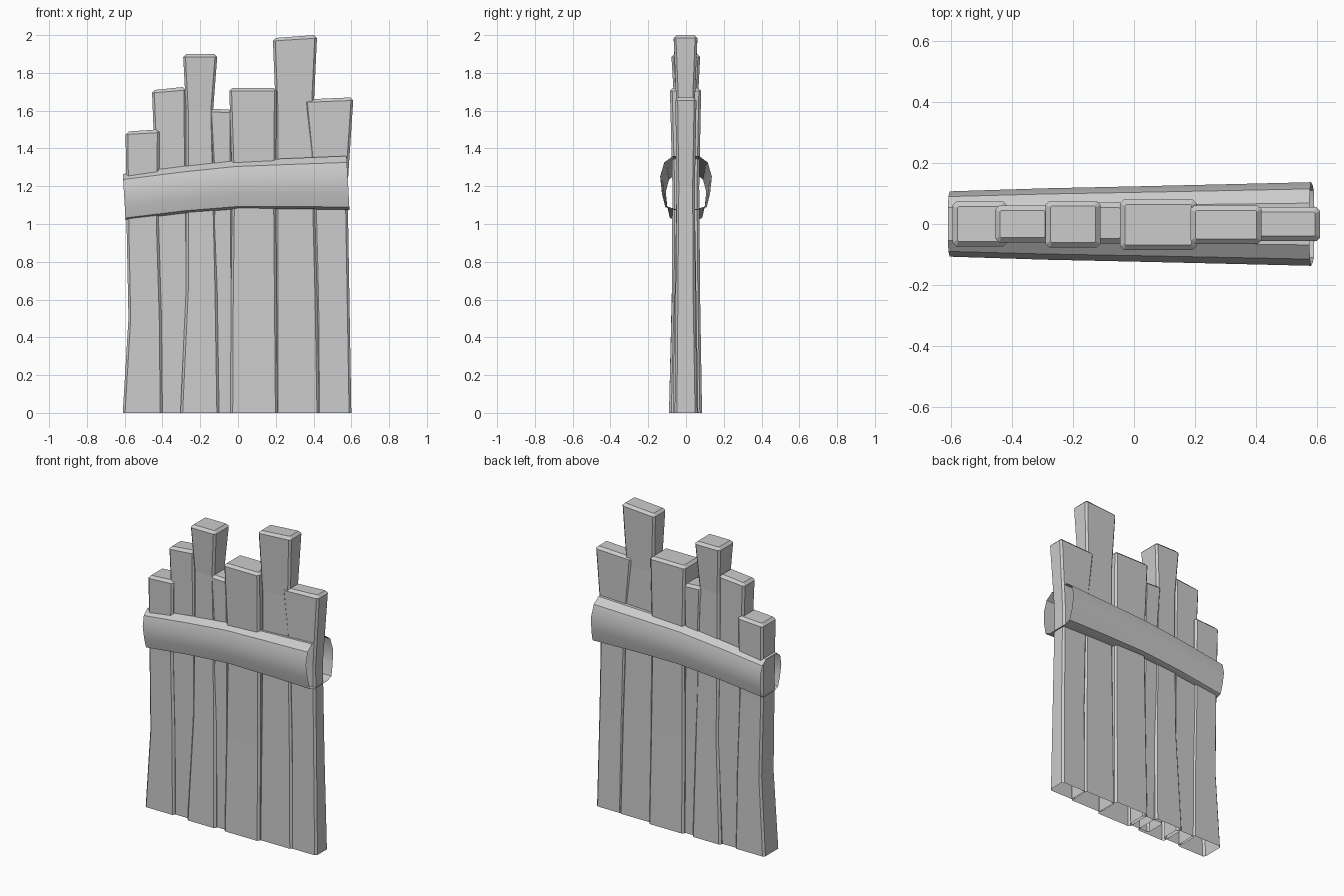
import bpy, bmesh

if "Cube" in bpy.data.objects:
    bpy.data.objects.remove(bpy.data.objects["Cube"])


def make_object(name, bm):
    bmesh.ops.recalc_face_normals(bm, faces=bm.faces)
    mesh = bpy.data.meshes.new(name)
    bm.to_mesh(mesh)
    bm.free()
    obj = bpy.data.objects.new(name, mesh)
    bpy.context.collection.objects.link(obj)
    return obj


def loft(bm, rings):
    rings = [[bm.verts.new(p) for p in ring] for ring in rings]
    for a, b in zip(rings, rings[1:]):
        for i in range(len(a)):
            j = (i + 1) % len(a)
            bm.faces.new((a[i], a[j], b[j], b[i]))
    return rings


def section(xl, xr, y0, y1, zl, zr, c=0.012):
    # rectangle with chamfered corners, the height sloping from zl to zr
    pts = [(xl + c, y0), (xr - c, y0), (xr, y0 + c), (xr, y1 - c),
           (xr - c, y1), (xl + c, y1), (xl, y1 - c), (xl, y0 + c)]
    return [(x, y, zl + (zr - zl) * (x - xl) / (xr - xl)) for x, y in pts]


def plank(name, rows, top):
    # rows: z, left, right, front y, back y; open underneath, bevelled on top
    rings = [section(xl, xr, y0, y1, z, z) for z, xl, xr, y0, y1 in rows]
    xl, xr, y0, y1, zl, zr = top
    b = 0.016
    rings.append(section(xl, xr, y0, y1, zl - b, zr - b))
    rings.append(section(xl + b, xr - b, y0 + b, y1 - b, zl, zr, 0.004))
    bm = bmesh.new()
    bm.faces.new(loft(bm, rings)[-1])
    return make_object(name, bm)


# Upright planks, left to right
plank("plank_1", [(0, -.61, -.40, -.08, .075), (.5, -.58, -.405, -.075, .07),
                  (1.0, -.59, -.42, -.07, .065)],
      (-.595, -.415, -.073, .073, 1.49, 1.50))
plank("plank_2", [(0, -.415, -.28, -.065, .065), (.65, -.43, -.26, -.06, .06),
                  (1.2, -.435, -.27, -.055, .055)],
      (-.455, -.275, -.06, .06, 1.71, 1.725))
plank("plank_3", [(0, -.305, -.10, -.09, .085), (.65, -.275, -.11, -.075, .07),
                  (1.3, -.275, -.125, -.06, .06), (1.6, -.275, -.132, -.06, .06)],
      (-.29, -.11, -.077, .075, 1.90, 1.90))
plank("plank_4", [(0, -.17, -.02, -.07, .065), (.6, -.15, -.025, -.063, .06),
                  (1.2, -.13, -.03, -.06, .06)],
      (-.152, -.03, -.064, .07, 1.61, 1.605))
plank("plank_5", [(0, -.04, .21, -.09, .085), (.6, -.037, .205, -.075, .075),
                  (1.2, -.03, .20, -.072, .07)],
      (-.046, .205, -.085, .08, 1.72, 1.72))
plank("plank_6", [(0, .20, .43, -.07, .065), (.6, .20, .42, -.06, .055),
                  (1.2, .20, .405, -.05, .045), (1.6, .20, .40, -.05, .045)],
      (.185, .418, -.065, .06, 1.985, 2.0))
plank("plank_7", [(0, .42, .60, -.06, .06), (.6, .415, .59, -.055, .05),
                  (1.2, .40, .58, -.05, .047)],
      (.355, .61, -.056, .055, 1.66, 1.67))

# Cross band: a hollow sleeve, open at both ends, widening to the right
side = [(.50, 0), (.80, .05), (.93, .30), (1, .62), (.84, .88), (.50, 1)]
profile = side + [(-y, t) for y, t in reversed(side)]
stations = [(-.595, .107, 1.02, 1.265), (-.28, .117, 1.058, 1.305),
            (0, .123, 1.08, 1.335), (.30, .13, 1.08, 1.348),
            (.59, .137, 1.075, 1.36)]
bm = bmesh.new()
loft(bm, [[(x - .015 * t, w * y, z0 + (z1 - z0) * t) for y, t in profile]
          for x, w, z0, z1 in stations])
band = make_object("cross_band", bm)
bpy.context.view_layer.objects.active = band
band.select_set(True)
bpy.ops.object.shade_smooth_by_angle(angle=0.6)
